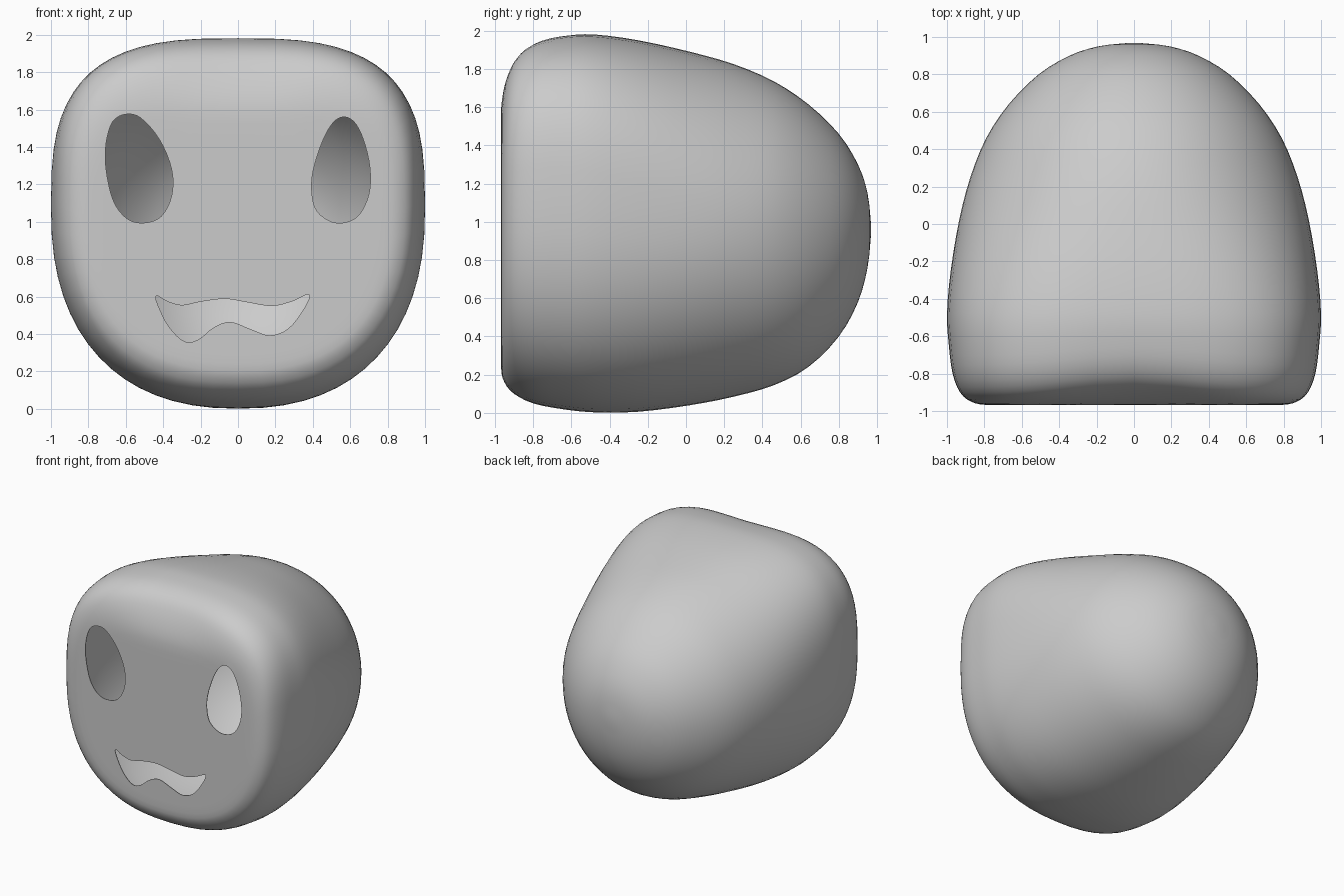
import bpy, bmesh, math

if "Cube" in bpy.data.objects:
    bpy.data.objects.remove(bpy.data.objects["Cube"])


def spline(pts, steps, closed):
    """Catmull-Rom through points of any dimension."""
    n, out = len(pts), []
    for i in range(n if closed else n - 1):
        def g(k):
            return pts[k % n] if closed else pts[max(0, min(n - 1, k))]
        p = [g(i - 1), g(i), g(i + 1), g(i + 2)]
        for s in range(steps):
            t = s / steps
            out.append(tuple(
                0.5 * (2 * b + (c - a) * t + (2 * a - 5 * b + 4 * c - d) * t * t
                       + (3 * b - a - 3 * c + d) * t ** 3)
                for a, b, c, d in zip(*p)))
    if not closed:
        out.append(tuple(pts[-1]))
    return out


def make_object(name, bm):
    bmesh.ops.recalc_face_normals(bm, faces=bm.faces)
    me = bpy.data.meshes.new(name)
    bm.to_mesh(me)
    bm.free()
    ob = bpy.data.objects.new(name, me)
    bpy.context.collection.objects.link(ob)
    return ob


def spow(v, e):
    return math.copysign(abs(v) ** e, v)


def smooth(a, b, v):
    t = max(0, min(1, (v - a) / (b - a)))
    return t * t * (3 - 2 * t)


# Head shell: stations along y as (y, half width, bottom z, top z)
stations = [
    (-.968, .30, .75, 1.25), (-.968, .55, .46, 1.46), (-.968, .78, .24, 1.65),
    (-.95, .87, .16, 1.79), (-.90, .93, .10, 1.89), (-.80, .97, .05, 1.95),
    (-.65, .99, .02, 1.975), (-.48, 1.0, .003, 1.98), (-.25, .98, .006, 1.95),
    (.02, .935, .04, 1.89), (.25, .875, .085, 1.825), (.46, .79, .145, 1.735),
    (.64, .67, .24, 1.615), (.80, .51, .40, 1.46), (.90, .345, .58, 1.30),
    (.95, .19, .76, 1.15), (.968, .03, .93, .99)]
N = 64
bm = bmesh.new()
rings = []
for y, w, lo, hi in spline(stations, 3, False):
    y = max(y, -.968)
    back = smooth(-.8, .4, y)
    mid = lo + (hi - lo) * (.55 - .03 * back)
    ring = []
    for i in range(N):
        a = 2 * math.pi * i / N
        c, s = math.cos(a), math.sin(a)
        n = (3.1 if s > 0 else 2.42)
        n += (2.03 - n) * back
        x = w * spow(c, 2 / n)
        z = mid + (hi - mid if s > 0 else mid - lo) * spow(s, 2 / n)
        # softer brow: upper front edge recedes towards the middle
        dent = .06 * math.exp(-(x / .45) ** 2) * smooth(1.55, 1.9, z) * (1 - smooth(-.85, -.4, y))
        ring.append(bm.verts.new((x, y + dent, z)))
    rings.append(ring)
for r0, r1 in zip(rings, rings[1:]):
    for i in range(N):
        j = (i + 1) % N
        bm.faces.new((r0[i], r0[j], r1[j], r1[i]))
bm.faces.new(rings[0])
bm.faces.new(rings[-1])
head = make_object("head_shell", bm)
sol = head.modifiers.new("thickness", 'SOLIDIFY')
sol.thickness = .005
sol.offset = -1

# Face openings as (x, z) outlines
openings = {
    "left_eye_cutter": [
        (-.60, 1.575), (-.67, 1.535), (-.705, 1.42), (-.705, 1.28), (-.665, 1.11),
        (-.59, 1.015), (-.50, .995), (-.41, 1.03), (-.355, 1.14), (-.355, 1.28),
        (-.42, 1.44), (-.52, 1.555)],
    "right_eye_cutter": [
        (.56, 1.56), (.50, 1.52), (.44, 1.40), (.395, 1.23), (.41, 1.08),
        (.48, 1.01), (.56, .995), (.645, 1.035), (.70, 1.15), (.705, 1.29),
        (.67, 1.44), (.62, 1.535)],
    "mouth_cutter": [
        (-.435, .605), (-.38, .575), (-.30, .553), (-.20, .573), (-.07, .588),
        (.05, .57), (.18, .55), (.29, .575), (.38, .613), (.355, .54),
        (.27, .43), (.17, .393), (.07, .425), (-.04, .465), (-.13, .435),
        (-.21, .372), (-.285, .36), (-.37, .44), (-.43, .56)],
}
cutters = []
for name, outline in openings.items():
    bm = bmesh.new()
    f = bm.faces.new([bm.verts.new((x, -1.2, z)) for x, z in spline(outline, 4, True)])
    ext = bmesh.ops.extrude_face_region(bm, geom=[f])
    moved = [v for v in ext["geom"] if isinstance(v, bmesh.types.BMVert)]
    bmesh.ops.translate(bm, verts=moved, vec=(0, .4, 0))
    cutter = make_object(name, bm)
    cutter.hide_render = True
    cutters.append(cutter)
    mod = head.modifiers.new(name, 'BOOLEAN')
    mod.operation = 'DIFFERENCE'
    mod.solver = 'EXACT'
    mod.object = cutter

# Bake the openings into the shell and drop the cutters
bpy.context.view_layer.objects.active = head
for ob in bpy.context.selected_objects:
    ob.select_set(False)
head.select_set(True)
for mod in list(head.modifiers):
    bpy.ops.object.modifier_apply(modifier=mod.name)
for cutter in cutters:
    bpy.data.objects.remove(cutter)
bpy.ops.object.shade_smooth_by_angle(angle=math.radians(40))
